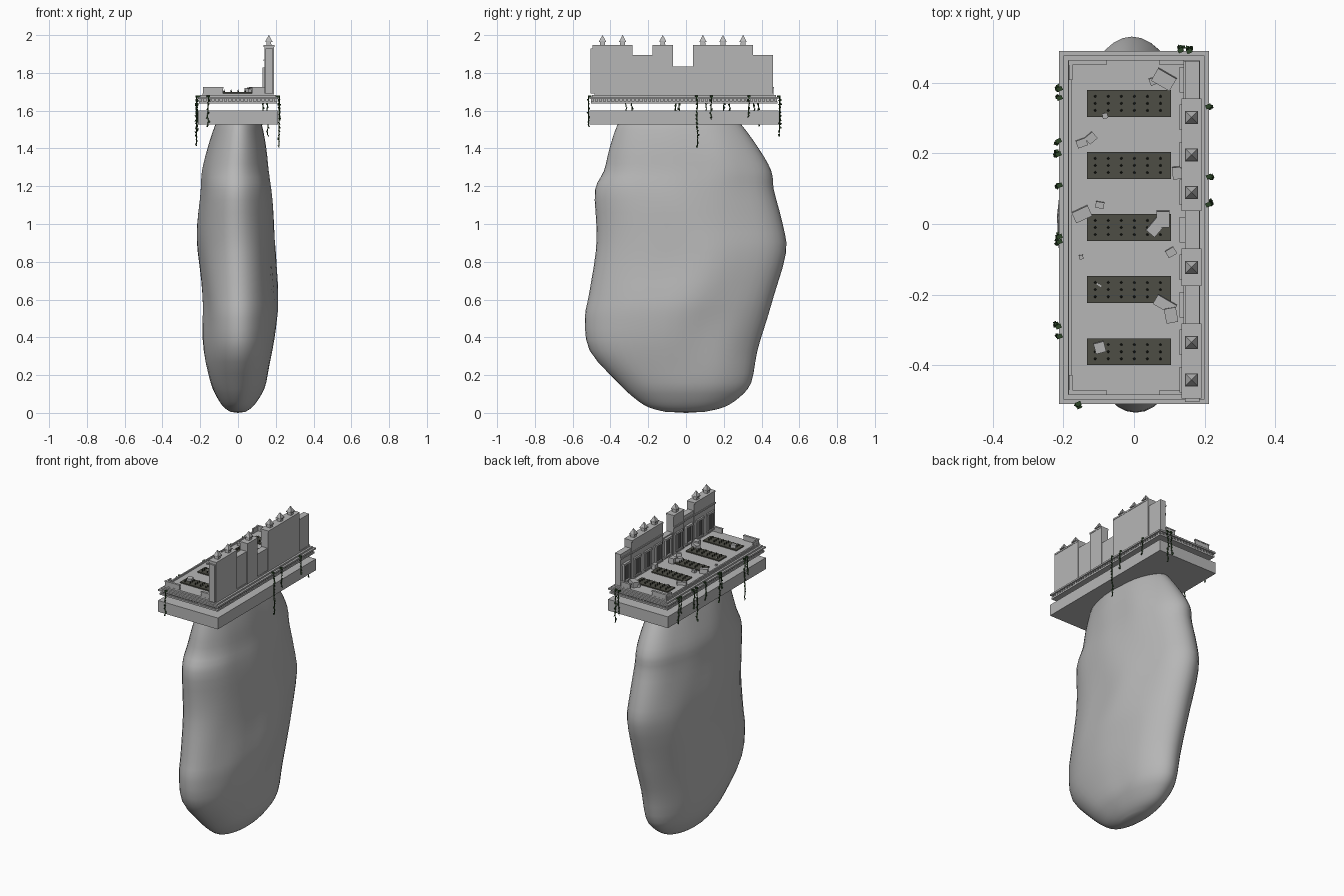
import bpy, bmesh, math, random
from mathutils import Vector, Matrix, noise

if "Cube" in bpy.data.objects:
    bpy.data.objects.remove(bpy.data.objects["Cube"])
random.seed(4)


def mat(name, r, g, b):
    m = bpy.data.materials.new(name)
    m.diffuse_color = (r, g, b, 1)
    m.use_nodes = True
    m.node_tree.nodes["Principled BSDF"].inputs["Base Color"].default_value = m.diffuse_color
    return m


STONE = mat("grey_stone", 0.47, 0.47, 0.47)
SOIL = mat("dark_soil", 0.075, 0.075, 0.06)
STEM = mat("dark_stem", 0.025, 0.03, 0.02)
VINE = mat("vine_green", 0.025, 0.06, 0.02)
DARK = mat("window_dark", 0.09, 0.09, 0.09)


def finish(name, bm, material):
    bmesh.ops.recalc_face_normals(bm, faces=bm.faces)
    me = bpy.data.meshes.new(name)
    bm.to_mesh(me)
    bm.free()
    me.materials.append(material)
    ob = bpy.data.objects.new(name, me)
    bpy.context.collection.objects.link(ob)
    return ob


def box(bm, x0, x1, y0, y1, z0, z1, rot=0.0, tilt=0.0):
    c = Vector(((x0 + x1) / 2, (y0 + y1) / 2, (z0 + z1) / 2))
    m = (Matrix.Translation(c) @ Matrix.Rotation(rot, 4, 'Z') @ Matrix.Rotation(tilt, 4, 'X')
         @ Matrix.Diagonal((x1 - x0, y1 - y0, z1 - z0, 1)))
    bmesh.ops.create_cube(bm, size=1, matrix=m)


def cone(bm, x, y, z0, z1, r0, r1, n, rot=0.0):
    m = Matrix.Translation((x, y, (z0 + z1) / 2)) @ Matrix.Rotation(rot, 4, 'Z')
    bmesh.ops.create_cone(bm, cap_ends=True, segments=n, radius1=r0, radius2=r1, depth=z1 - z0, matrix=m)


# Boulder: lofted oval rings; each row is z, xmin, xmax, ymin, ymax
rows = [(0.006, -.04, .04, -.11, .10), (0.03, -.075, .075, -.20, .20), (0.08, -.11, .115, -.275, .28),
        (0.16, -.145, .155, -.36, .345), (0.33, -.178, .188, -.51, .378), (0.50, -.19, .20, -.535, .43),
        (0.62, -.197, .204, -.515, .465), (0.85, -.208, .20, -.478, .53), (1.0, -.208, .19, -.475, .512),
        (1.18, -.20, .18, -.482, .465), (1.28, -.192, .17, -.435, .452), (1.40, -.16, .155, -.405, .385),
        (1.53, -.118, .125, -.36, .29), (1.56, -.095, .10, -.31, .25)]


def spline(i, t):
    p = [Vector(rows[min(max(i + k, 0), len(rows) - 1)]) for k in (-1, 0, 1, 2)]
    return 0.5 * (2 * p[1] + (p[2] - p[0]) * t + (2 * p[0] - 5 * p[1] + 4 * p[2] - p[3]) * t * t
                  + (3 * p[1] - p[0] - 3 * p[2] + p[3]) * t ** 3)


bm = bmesh.new()
N, rings = 48, []
levels = [spline(i, k / 3) for i in range(len(rows) - 1) for k in range(3)] + [Vector(rows[-1])]
for z, xa, xb, ya, yb in levels:
    ring = []
    for k in range(N):
        a = 2 * math.pi * k / N
        c, s = math.cos(a), math.sin(a)
        # gentle dents on the broad faces only
        f = 1 + 0.10 * abs(c) * min(1, z * 4) * (noise.noise(Vector((c, s * 2, z * 2.6))) - 0.1)
        ring.append(bm.verts.new(((xa + xb) / 2 + (xb - xa) / 2 * c * f, (ya + yb) / 2 + (yb - ya) / 2 * s, z)))
    rings.append(ring)
for a, b in zip(rings, rings[1:]):
    for k in range(N):
        bm.faces.new((a[k], a[(k + 1) % N], b[(k + 1) % N], b[k]))
bottom = bm.verts.new((0, 0, 0))
for k in range(N):
    bm.faces.new((bottom, rings[0][(k + 1) % N], rings[0][k]))
bm.faces.new(rings[-1])
rock = finish("boulder", bm, STONE)
for p in rock.data.polygons:
    p.use_smooth = len(p.vertices) < 5

# Base slab and stepped cornice (platform centre is y = -0.01)
CY = -0.01


def layer(bm, hx, hy, z0, z1):
    box(bm, -hx, hx, CY - hy, CY + hy, z0, z1)


bm = bmesh.new()
layer(bm, .213, .50, 1.527, 1.60)
finish("base_slab", bm, STONE)
bm = bmesh.new()
for hx, hy, z0, z1 in ((.207, .494, 1.637, 1.648), (.195, .482, 1.648, 1.662),
                       (.213, .50, 1.662, 1.672), (.20, .487, 1.672, 1.682), (.187, .474, 1.682, 1.692)):
    layer(bm, hx, hy, z0, z1)
finish("cornice_and_deck", bm, STONE)

# Dentils under the upper ledge
bm = bmesh.new()
for s in (-1, 1):
    for i in range(45):
        y = CY - .475 + i * .95 / 44
        box(bm, s * .20 - .005, s * .20 + .005, y - .005, y + .005, 1.649, 1.662)
    for i in range(18):
        x = -.187 + i * .374 / 17
        box(bm, x - .005, x + .005, CY + s * .487 - .005, CY + s * .487 + .005, 1.649, 1.662)
finish("dentils", bm, STONE)

# Low parapet: curb along the open side, taller returns at the ends
bm = bmesh.new()
box(bm, -.185, -.176, CY - .472, CY + .472, 1.69, 1.702)
for s in (-1, 1):
    y = CY + s * .468
    for x0, x1 in ((-.183, -.08), (.075, .14)):
        box(bm, x0, x1, y - .005, y + .005, 1.69, 1.717)
        box(bm, x0 - .002, x1 + .002, y - .007, y + .007, 1.717, 1.724)
    box(bm, -.184, -.174, min(y, y - s * .05), max(y, y - s * .05), 1.69, 1.722)
finish("parapet", bm, STONE)

# Screen wall: nine bays at uneven, ruined heights
PITCH, Y0 = .1063, -.442
tops = [1.945, 1.945, 1.895, 1.945, 1.835, 1.945, 1.945, 1.945, 1.895]
wall, frames, panes, pins = (bmesh.new() for _ in range(4))
box(wall, .145, .185, -.505, -.49, 1.69, 1.93)
for i, top in enumerate(tops):
    y, h = Y0 + i * PITCH, PITCH / 2
    full = top > 1.94
    box(wall, .139 if full else .145, .19 if full else .185, y - h, y + h, 1.69, top)
    front = .139 if full else .145
    # window: frame bars, sill, lintel and dark pane
    for s in (-1, 1):
        box(frames, .131, front + .002, y + s * .026 - .005, y + s * .026 + .005, 1.715, 1.815)
    box(frames, .129, front + .002, y - .036, y + .036, 1.815, 1.828)
    box(frames, .129, front + .002, y - .034, y + .034, 1.706, 1.716)
    box(panes, front - .003, front + .001 - .003, y - .021, y + .021, 1.716, 1.815)
    box(panes, front - .004, front + .0005, y - .021, y + .021, 1.716, 1.815)
    box(frames, front - .003, front + .0 - .002 + .004, y - .009, y + .009, 1.728, 1.795)
    # string course and pinnacle on the intact bays
    if top > 1.85:
        box(frames, front - .005, front + .003, y - h, y + h, 1.862, 1.872)
    if full:
        box(frames, .135, .192, y - h, y + h, 1.937, 1.947)
        cone(pins, .163, y, 1.947, 1.965, .019, .017, 4, math.pi / 4)
        cone(pins, .163, y, 1.963, 1.969, .026, .026, 4, math.pi / 4)
        cone(pins, .163, y, 1.969, 2.0, .024, .001, 4, math.pi / 4)
finish("screen_wall", wall, STONE)
finish("window_frames", frames, STONE)
finish("window_panes", panes, DARK)
finish("pinnacles", pins, STONE)

# Planting beds with rows of dead stems
beds, stems = bmesh.new(), bmesh.new()
for i in range(5):
    y = CY + (i - 2) * .176
    box(beds, -.133, .105, y - .038, y + .038, 1.69, 1.699)
    for j in range(6):
        for k in (-1, 0, 1):
            cone(stems, -.12 + j * .037 + .01, y + k * .02, 1.698, 1.712, .004, .002, 5)
finish("planting_beds", beds, SOIL)
finish("dead_stems", stems, STEM)

# Fallen blocks: x, y, length, width, turn in degrees
blocks = [(.085, .41, .06, .04, -30), (.054, .405, .02, .02, 20), (-.122, .244, .028, .024, 40),
          (-.148, .23, .03, .022, 20), (-.082, .307, .015, .015, 10), (-.148, .028, .05, .032, 25),
          (-.097, .054, .024, .018, -10), (.082, .014, .036, .045, 0), (.06, -.01, .045, .032, 50),
          (.105, -.08, .027, .022, 30), (-.15, -.094, .012, .012, 10), (-.1, -.175, .014, .01, -35),
          (.088, -.228, .062, .03, -30), (.105, -.258, .034, .042, 10), (-.097, -.35, .03, .03, 15),
          (.122, .145, .026, .034, 5)]
bm = bmesh.new()
for x, y, l, w, r in blocks:
    h = min(.034, w * .9)
    box(bm, x - l / 2, x + l / 2, y - w / 2, y + w / 2, 1.69, 1.69 + h, math.radians(r), .08)
finish("fallen_blocks", bm, STONE)

# Hanging vines: x, y, lowest z
vines = [(-.217, .385, 1.52), (-.217, .36, 1.58), (-.22, .233, 1.56), (-.22, .20, 1.47), (-.217, .108, 1.57),
         (-.217, -.034, 1.50), (-.217, -.054, 1.58), (-.22, -.287, 1.42), (-.217, -.318, 1.57),
         (-.16, -.516, 1.52), (.133, .498, 1.53), (.156, .496, 1.47), (.217, .332, 1.57),
         (.219, .133, 1.56), (.217, .058, 1.41)]
bm = bmesh.new()
for x, y, low in vines:
    side = abs(y) < .45
    n = max(4, int((1.675 - low) / .02))
    pts = []
    for i in range(n + 1):
        w = random.uniform(-.004, .004)
        pts.append(Vector((x + (0 if side else w), y + (w if side else 0), 1.677 + (low - 1.677) * i / n)))
    for a, b in zip(pts, pts[1:]):
        d = b - a
        m = Matrix.Translation((a + b) / 2) @ d.to_track_quat('Z', 'Y').to_matrix().to_4x4()
        bmesh.ops.create_cone(bm, cap_ends=True, segments=5, radius1=.003, radius2=.0025, depth=d.length, matrix=m)
        # leaf
        m = (Matrix.Translation(b + Vector((random.uniform(-.004, .004), random.uniform(-.005, .005), 0)))
             @ Matrix.Rotation(random.uniform(0, 6.28), 4, 'Z') @ Matrix.Rotation(.6, 4, 'X')
             @ Matrix.Diagonal((.009, .002, .013, 1)))
        bmesh.ops.create_cube(bm, size=1, matrix=m)
    # tuft over the ledge
    inward = Vector((-.012 if x > 0 else .012, 0, 0)) if side else Vector((0, -.012 if y > 0 else .012, 0))
    c = pts[0] + inward * .5
    box(bm, c.x - .008, c.x + .008, c.y - .006, c.y + .006, 1.671, 1.68, .4)
finish("hanging_vines", bm, VINE)
